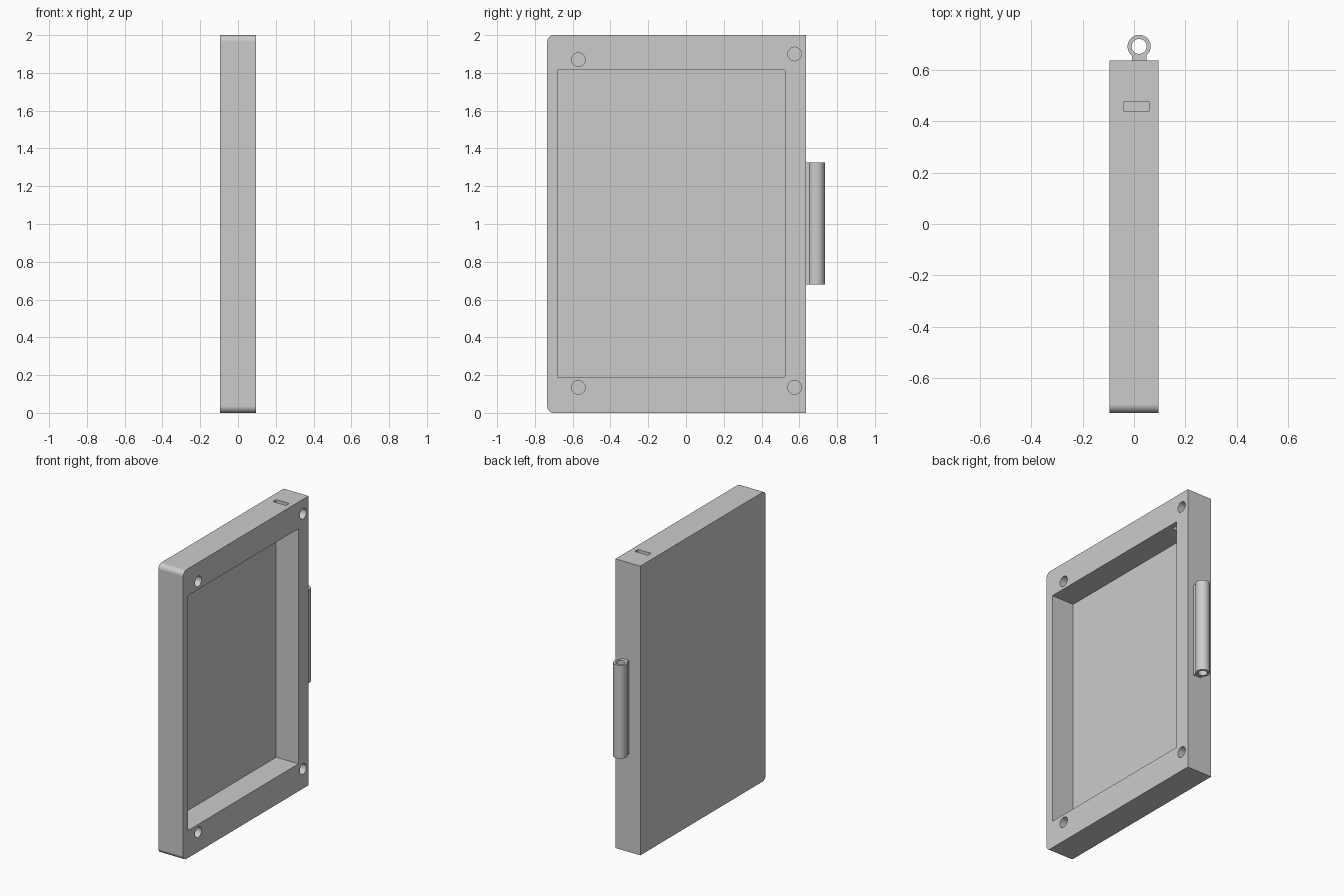
import bpy, bmesh, math
from mathutils import Matrix, Vector

cube = bpy.data.objects.get("Cube")
if cube:
    bpy.data.objects.remove(cube, do_unlink=True)

# One plain grey for everything
grey = bpy.data.materials.new("plain grey")
grey.use_nodes = True
colour = (0.6, 0.6, 0.6, 1)
grey.diffuse_color = colour
grey.node_tree.nodes["Principled BSDF"].inputs["Base Color"].default_value = colour


def finish(name, bm):
    bmesh.ops.recalc_face_normals(bm, faces=bm.faces)
    mesh = bpy.data.meshes.new(name)
    bm.to_mesh(mesh)
    bm.free()
    mesh.materials.append(grey)
    obj = bpy.data.objects.new(name, mesh)
    bpy.context.collection.objects.link(obj)
    return obj


def box_mesh(low, high):
    low, high = Vector(low), Vector(high)
    bm = bmesh.new()
    size = Matrix.Diagonal((*(high - low), 1))
    bmesh.ops.create_cube(bm, size=1, matrix=Matrix.Translation((low + high) / 2) @ size)
    return bm


def rod(name, centre, radius, length, turn=None):
    bm = bmesh.new()
    bmesh.ops.create_cone(bm, cap_ends=True, segments=48, radius1=radius, radius2=radius,
                          depth=length, matrix=Matrix.Translation(centre) @ (turn or Matrix()))
    return finish(name, bm)


def cut(target, cutters):
    bpy.context.view_layer.objects.active = target
    for cutter in cutters:
        cutter.hide_render = True
        mod = target.modifiers.new("cut", 'BOOLEAN')
        mod.operation = 'DIFFERENCE'
        mod.solver = 'EXACT'
        mod.object = cutter
        bpy.ops.object.modifier_apply(modifier=mod.name)
        bpy.data.objects.remove(cutter, do_unlink=True)


def smooth(obj):
    bpy.ops.object.select_all(action='DESELECT')
    obj.select_set(True)
    bpy.context.view_layer.objects.active = obj
    bpy.ops.object.shade_smooth_by_angle(angle=math.radians(30))
    mod = obj.modifiers.new("flat face normals", 'WEIGHTED_NORMAL')
    mod.keep_sharp = True


# Tray body with its two front corners rounded
HALF, FRONT, BACK = 0.095, -0.735, 0.635
bm = box_mesh((-HALF, FRONT, 0), (HALF, BACK, 2))
corners = [e for e in bm.edges if all(v.co.y < 0 for v in e.verts)
           and abs(e.verts[0].co.x - e.verts[1].co.x) > 0.1]
bmesh.ops.bevel(bm, geom=corners, offset=0.035, segments=8, profile=0.5, affect='EDGES')
body = finish("tray_body", bm)

# Recess, cable slot through the top rim, and blind screw holes in the rim
recess = finish("recess_cutter", box_mesh((-0.075, -0.68, 0.19), (0.2, 0.525, 1.815)))
slot = finish("slot_cutter", box_mesh((-0.04, 0.44, 1.75), (0.06, 0.475, 2.1)))
turn = Matrix.Rotation(math.pi / 2, 4, 'Y')
holes = [rod("hole_cutter", (HALF, y, z), 0.036, 0.28, turn)
         for y, z in ((-0.57, 1.87), (0.575, 1.9), (-0.57, 0.135), (0.575, 0.135))]
cut(body, [recess, slot] + holes)
smooth(body)

# Hinge barrel with a short neck into the back edge
CX, CY, RADIUS, NECK = 0.02, 0.69, 0.045, 0.028
LOW, HIGH = 0.68, 1.325
start = -math.acos(NECK / RADIUS)
sweep = math.pi - 2 * start
steps = 40
outline = [(CX - NECK, BACK - 0.005), (CX + NECK, BACK - 0.005)]
for i in range(steps + 1):
    a = start + sweep * i / steps
    outline.append((CX + RADIUS * math.cos(a), CY + RADIUS * math.sin(a)))
bm = bmesh.new()
face = bm.faces.new([bm.verts.new((x, y, LOW)) for x, y in outline])
extruded = bmesh.ops.extrude_face_region(bm, geom=[face])["geom"]
bmesh.ops.translate(bm, vec=(0, 0, HIGH - LOW),
                    verts=[g for g in extruded if isinstance(g, bmesh.types.BMVert)])
hinge = finish("hinge_barrel", bm)
cut(hinge, [rod("bore_cutter", (CX, CY, (LOW + HIGH) / 2), 0.029, 1)])
smooth(hinge)
